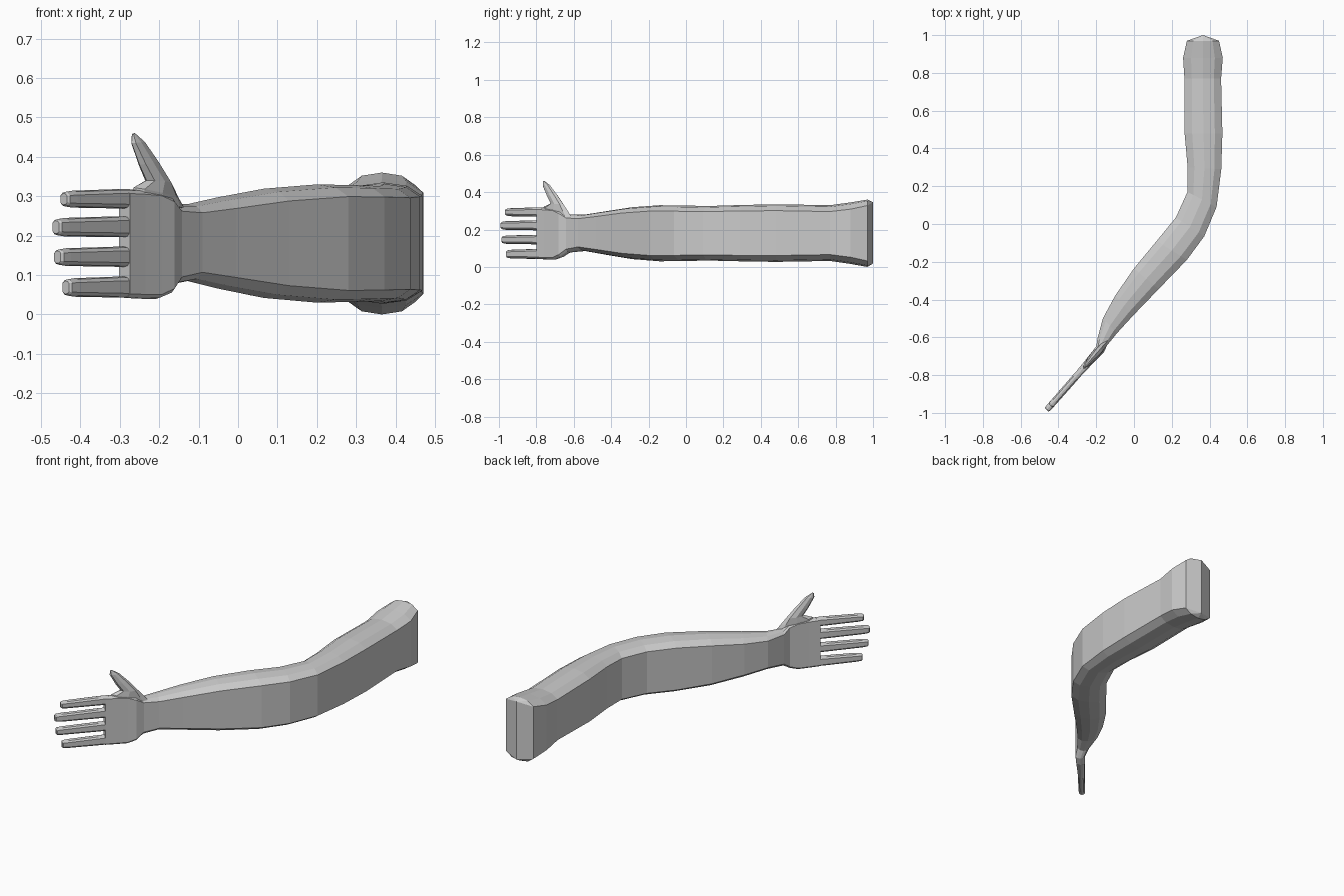
import bpy, bmesh
from mathutils import Vector

N = Vector((0.75, -0.66, 0))          # direction across the thickness of the hand


def loft(name, rings):
    """Skin a list of equal-length point rings and cap both ends."""
    bm = bmesh.new()
    vs = [[bm.verts.new(p) for p in r] for r in rings]
    n = len(rings[0])
    for a, b in zip(vs, vs[1:]):
        for i in range(n):
            j = (i + 1) % n
            bm.faces.new((a[i], a[j], b[j], b[i]))
    bm.faces.new(vs[0])
    bm.faces.new(vs[-1])
    bmesh.ops.remove_doubles(bm, verts=bm.verts, dist=0.0005)
    bmesh.ops.recalc_face_normals(bm, faces=bm.faces)
    me = bpy.data.meshes.new(name)
    bm.to_mesh(me)
    bm.free()
    ob = bpy.data.objects.new(name, me)
    bpy.context.collection.objects.link(ob)
    return ob


def section(left, right, lo, hi, c):
    """Upright slab section between two plan points, with crowned top and bottom."""
    l, r = Vector((*left, 0)), Vector((*right, 0))
    prof = [(0, 1), (0.2, 0.25), (0.5, 0), (0.8, 0.25), (1, 1)]
    top = [l.lerp(r, t) + Vector((0, 0, hi - c * k)) for t, k in prof]
    bottom = [l.lerp(r, t) + Vector((0, 0, lo + c * k)) for t, k in reversed(prof)]
    return top + bottom


def hand_point(x, z=0):
    """Point on the middle plane of the hand."""
    return Vector((x, -0.675 + (x + 0.19) * 1.138, z))


def hand_section(x, hw, lo, hi, c):
    p = hand_point(x)
    return section((p - N * hw)[:2], (p + N * hw)[:2], lo, hi, c)


# Arm from shoulder to wrist: left edge, right edge, bottom, top, chamfer
arm_data = [
    ((0.365, 1.0), (0.365, 1.0), 0.018, 0.346, 0.0),
    ((0.28, 0.97), (0.45, 0.97), 0.0, 0.36, 0.032),
    ((0.26, 0.88), (0.47, 0.88), 0.016, 0.345, 0.036),
    ((0.267, 0.77), (0.461, 0.77), 0.032, 0.33, 0.034),
    ((0.268, 0.48), (0.468, 0.48), 0.027, 0.335, 0.034),
    ((0.284, 0.30), (0.462, 0.29), 0.030, 0.331, 0.032),
    ((0.283, 0.17), (0.437, 0.09), 0.034, 0.326, 0.030),
    ((0.222, 0.035), (0.372, -0.065), 0.032, 0.328, 0.030),
    ((0.12, -0.09), (0.28, -0.19), 0.030, 0.330, 0.031),
    ((0.0, -0.235), (0.13, -0.345), 0.042, 0.319, 0.031),
    ((-0.10, -0.38), (-0.005, -0.485), 0.066, 0.297, 0.028),
    ((-0.165, -0.50), (-0.09, -0.578), 0.085, 0.280, 0.022),
    ((-0.193, -0.605), (-0.142, -0.642), 0.077, 0.280, 0.018),
]
# Palm continues the same skin
palm_data = [
    (-0.180, 0.026, 0.052, 0.300, 0.014),
    (-0.210, 0.023, 0.039, 0.313, 0.012),
    (-0.250, 0.020, 0.040, 0.316, 0.011),
    (-0.288, 0.018, 0.042, 0.317, 0.010),
]
loft("arm_and_palm", [section(*d) for d in arm_data] +
     [hand_section(*d) for d in palm_data])

# Fingers: tip x, bottom and top at the root
for i, (tip, lo, hi) in enumerate([(-0.442, 0.269, 0.318), (-0.462, 0.196, 0.249),
                                   (-0.458, 0.121, 0.172), (-0.437, 0.043, 0.096)]):
    loft(f"finger_{i + 1}", [
        hand_section(-0.275, 0.017, lo, hi, 0.010),
        hand_section(-0.31, 0.018, lo, hi, 0.011),
        hand_section(tip + 0.022, 0.017, lo + 0.002, hi - 0.004, 0.011),
        hand_section(tip + 0.004, 0.016, lo + 0.005, hi - 0.007, 0.009),
        hand_section(tip, 0.011, lo + 0.009, hi - 0.011, 0.006)])

# Thumb: outer and inner edge in x and z, half thickness
thumb_data = [
    ((-0.135, 0.268), (-0.275, 0.295), 0.020),
    ((-0.150, 0.295), (-0.265, 0.322), 0.022),
    ((-0.173, 0.335), (-0.232, 0.340), 0.023),
    ((-0.205, 0.390), (-0.250, 0.380), 0.018),
    ((-0.237, 0.438), (-0.270, 0.435), 0.011),
    ((-0.262, 0.460), (-0.268, 0.457), 0.004),
]
rings = []
for outer, inner, hw in thumb_data:
    o, i = hand_point(*outer), hand_point(*inner)
    rings.append([o.lerp(i, t) + N * hw * k for t, k in
                  [(0, 0), (0.15, 0.7), (0.5, 1), (0.85, 0.7),
                   (1, 0), (0.85, -0.7), (0.5, -1), (0.15, -0.7)]])
loft("thumb", rings)
